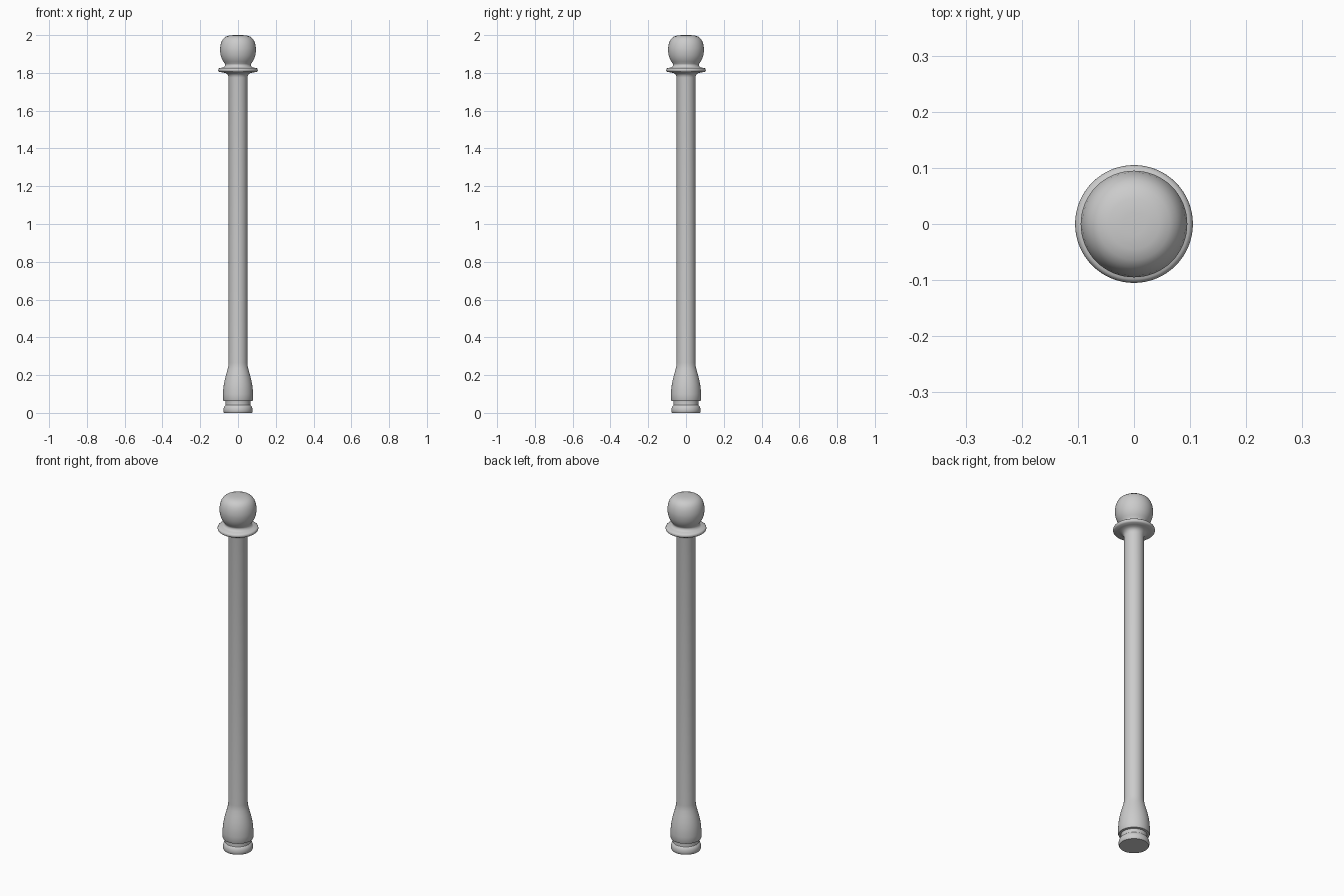
import bpy, bmesh, math

if "Cube" in bpy.data.objects:
    bpy.data.objects.remove(bpy.data.objects["Cube"])

SEGMENTS = 64

def lathe(name, profile):
    """Spin an (r, z) profile, listed bottom to top, around the z axis."""
    bm = bmesh.new()
    rings = []
    for r, z in profile:
        if r == 0:
            rings.append([bm.verts.new((0, 0, z))])
        else:
            rings.append([bm.verts.new((r * math.cos(2 * math.pi * i / SEGMENTS),
                                        r * math.sin(2 * math.pi * i / SEGMENTS), z))
                          for i in range(SEGMENTS)])
    for a, b in zip(rings, rings[1:]):
        for i in range(SEGMENTS):
            j = (i + 1) % SEGMENTS
            if len(a) == 1:
                bm.faces.new((a[0], b[j], b[i]))
            elif len(b) == 1:
                bm.faces.new((a[i], a[j], b[0]))
            else:
                bm.faces.new((a[i], a[j], b[j], b[i]))
    bmesh.ops.recalc_face_normals(bm, faces=bm.faces)
    mesh = bpy.data.meshes.new(name)
    bm.to_mesh(mesh)
    bm.free()
    obj = bpy.data.objects.new(name, mesh)
    bpy.context.collection.objects.link(obj)
    bpy.ops.object.select_all(action='DESELECT')
    obj.select_set(True)
    bpy.context.view_layer.objects.active = obj
    bpy.ops.object.shade_smooth_by_angle(angle=math.radians(40))
    return obj

# One turned outline, from the foot to the top of the ball
foot = [(0, 0), (0.073, 0), (0.076, 0.004), (0.077, 0.015), (0.076, 0.025),
        (0.072, 0.036), (0.066, 0.041), (0.065, 0.05), (0.066, 0.062)]
flare = [(0.077, 0.064), (0.079, 0.068), (0.079, 0.1), (0.078, 0.125),
         (0.075, 0.15), (0.069, 0.18), (0.061, 0.21), (0.054, 0.235), (0.051, 0.25)]
shaft = [(0.05, 0.265), (0.05, 1.775)]
collar = [(0.052, 1.785), (0.057, 1.793), (0.066, 1.799), (0.08, 1.802),
          (0.098, 1.805), (0.103, 1.809), (0.105, 1.815), (0.103, 1.822),
          (0.098, 1.826), (0.08, 1.828), (0.073, 1.832), (0.069, 1.839), (0.068, 1.844)]
ball = [(0.07, 1.849), (0.078, 1.86), (0.086, 1.875), (0.092, 1.893), (0.095, 1.915),
        (0.095, 1.93), (0.092, 1.95), (0.086, 1.968), (0.077, 1.982),
        (0.064, 1.992), (0.045, 1.998), (0.02, 2.0), (0, 2.0)]

lathe("turned_post", foot + flare + shaft + collar + ball)
